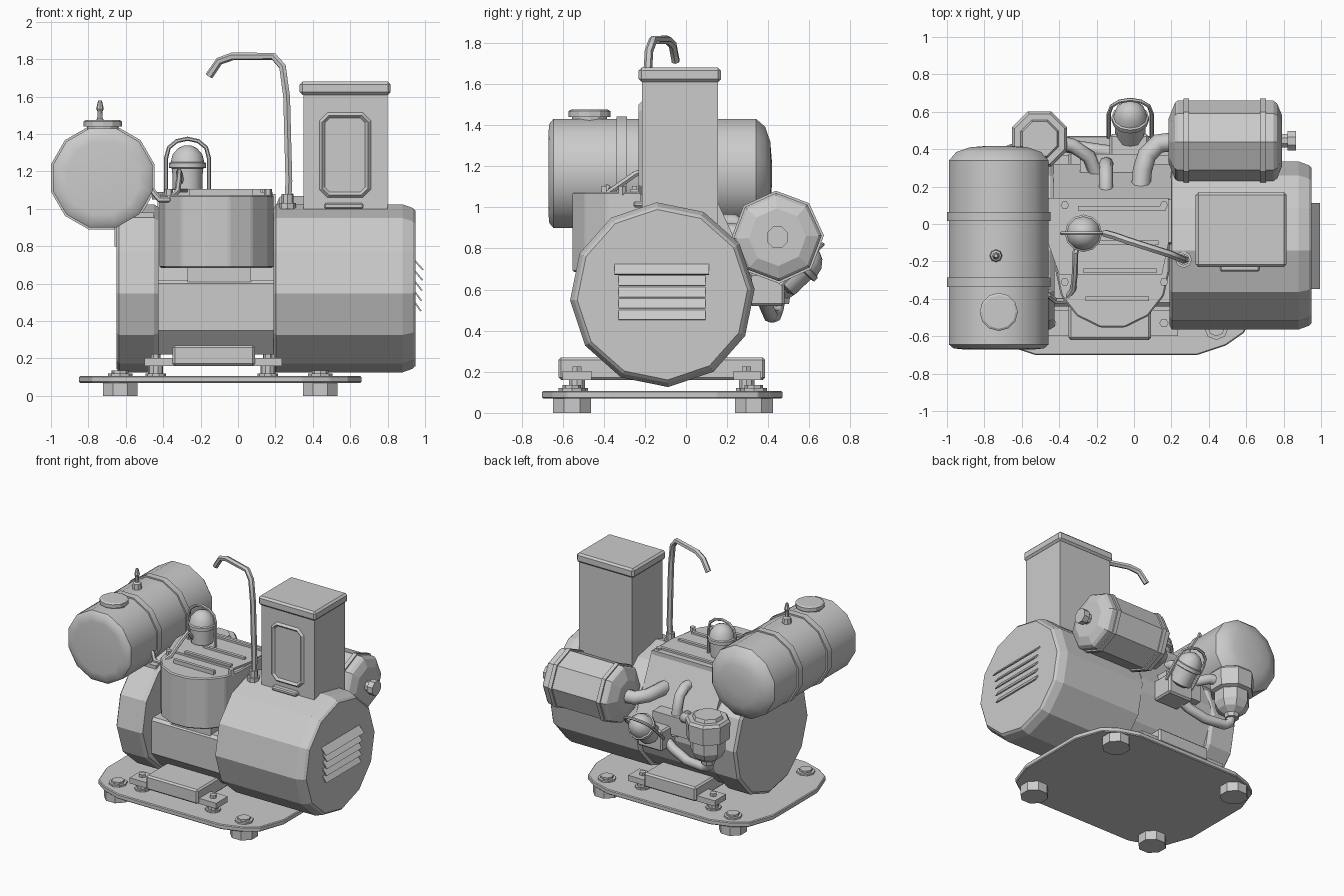
import bpy, bmesh
from math import sin, cos, pi, radians
from mathutils import Vector as V

if "Cube" in bpy.data.objects:
    bpy.data.objects.remove(bpy.data.objects["Cube"])


def finish(name, bm, smooth=None):
    bmesh.ops.recalc_face_normals(bm, faces=bm.faces)
    me = bpy.data.meshes.new(name)
    bm.to_mesh(me)
    bm.free()
    ob = bpy.data.objects.new(name, me)
    bpy.context.collection.objects.link(ob)
    if smooth:
        bpy.context.view_layer.objects.active = ob
        bpy.ops.object.select_all(action='DESELECT')
        ob.select_set(True)
        bpy.ops.object.shade_smooth_by_angle(angle=radians(smooth))
    return ob


def lathe(name, base, axis, prof, n=12, phase=0.0, smooth=None):
    """Turned part: prof lists (distance along axis, radius)."""
    bm = bmesh.new()
    d = V(axis).normalized()
    e1 = V((0, 1, 0)) if abs(d.x) > .9 else V((1, 0, 0))
    e2 = d.cross(e1)
    rings = []
    for t, r in prof:
        ring = []
        for i in range(n):
            a = radians(phase) + 2 * pi * i / n
            ring.append(bm.verts.new(V(base) + d * t + (e1 * cos(a) + e2 * sin(a)) * r))
        rings.append(ring)
    for a, b in zip(rings, rings[1:]):
        for i in range(n):
            j = (i + 1) % n
            bm.faces.new((a[i], a[j], b[j], b[i]))
    bm.faces.new(rings[0])
    bm.faces.new(rings[-1])
    return finish(name, bm, smooth)


def prism(name, pts, axis, a, b, bevel=0):
    """Extrude a 2D outline from a to b along axis 0=x, 1=y, 2=z."""
    bm = bmesh.new()
    def at(p, t):
        c = list(p)
        c.insert(axis, t)
        return bm.verts.new(c)
    lo, hi = [at(p, a) for p in pts], [at(p, b) for p in pts]
    bm.faces.new(lo)
    bm.faces.new(hi)
    for i in range(len(pts)):
        j = (i + 1) % len(pts)
        bm.faces.new((lo[i], lo[j], hi[j], hi[i]))
    if bevel:
        bmesh.ops.bevel(bm, geom=bm.edges[:], offset=bevel, segments=1, affect='EDGES')
    return finish(name, bm)


def box(name, x, y, z, bevel=0):
    return prism(name, [(x[0], y[0]), (x[1], y[0]), (x[1], y[1]), (x[0], y[1])], 2, z[0], z[1], bevel)


def tube(name, pts, r, res=2, cyclic=False, smooth=50):
    cu = bpy.data.curves.new(name, 'CURVE')
    cu.dimensions = '3D'
    cu.bevel_depth, cu.bevel_resolution, cu.use_fill_caps = r, res, True
    sp = cu.splines.new('POLY')
    sp.points.add(len(pts) - 1)
    for p, c in zip(sp.points, pts):
        p.co = (*c, 1)
    sp.use_cyclic_u = cyclic
    ob = bpy.data.objects.new(name, cu)
    bpy.context.collection.objects.link(ob)
    me = bpy.data.meshes.new_from_object(ob.evaluated_get(bpy.context.evaluated_depsgraph_get()))
    bpy.data.objects.remove(ob)
    bm = bmesh.new()
    bm.from_mesh(me)
    return finish(name, bm, smooth)


X, Y, Z = (1, 0, 0), (0, 1, 0), (0, 0, 1)

# Base plate with rounded-off corners
cx, cy, hx, hy = -.095, -.115, .755, .585
quarter = [(hx, hy - .32), (hx - .07, hy - .12), (hx - .17, hy - .05), (hx - .32, hy)]
plate = []
for sx, sy, step in ((1, 1, 1), (-1, 1, -1), (-1, -1, 1), (1, -1, -1)):
    plate += [(cx + sx * px, cy + sy * py) for px, py in quarter[::step]]
prism("base_plate", plate, 2, .07, .107, .006)

# Feet, their bolts, and the engine mounting bolts
for fx in (-.63, .44):
    for fy in (-.555, .33):
        lathe("foot", (fx, fy, 0), Z, [(0, .1), (.075, .1)], 8, 22.5)
        lathe("foot_bolt", (fx, fy, .1), Z, [(0, .065), (.02, .065), (.02, .045), (.035, .045)], 8)
for fx in (-.44, .16):
    for fy in (-.53, .295):
        lathe("mount_spacer", (fx, fy, .1), Z, [(0, .055), (.02, .055), (.02, .04), (.065, .04)], 10)
        lathe("mount_bolt", (fx, fy, .19), Z, [(0, .025), (.035, .025)], 6)
box("mount_cradle", (-.35, .09), (-.62, .385), (.16, .27), .012)
for y in ((-.6, -.46), (.23, .365)):
    box("mount_tab", (-.5, .235), y, (.16, .203))

# Generator drum and flywheel housing
lathe("generator_drum", (.19, -.115, .575), X,
      [(0, .425), (.012, .45), (.69, .45), (.745, .43), (.76, .415)], 12, 93.5)
lathe("flywheel_housing", (-.65, -.115, .575), X,
      [(0, .43), (.015, .45), (.2, .45), (.225, .435)], 12, 93.5)

# Louvres on the drum end
for i in range(5):
    w, z = (.23 if i == 0 else .212), .735 - i * .055
    prism("louvre", [(.94, z), (.994 - i * .003, z - .06), (.985 - i * .003, z - .063), (.94, z - .012)],
          1, -.117 - w, -.117 + w)

# Crankcase, cylinder neck and rounded cylinder cover
prism("crankcase", [(-.44, .60), (-.44, .35), (-.33, .22), (.12, .22), (.24, .35), (.32, .55), (.32, .66),
                    (.13, 1.08), (-.1, 1.08), (-.15, .62), (-.42, .62)], 0, -.43, .2)
box("cylinder_neck", (-.27, .07), (-.43, -.05), (.6, .7))
arc = [(-.115 + .305 * cos(a), -.25 + .31 * sin(a)) for a in [pi + i * pi / 7 for i in range(8)]]
prism("cylinder_cover", [(-.42, .14)] + arc + [(.19, .14)], 2, .685, 1.075, .008)
prism("cover_top", [(-.46, .14), (-.46, -.1), (-.4, -.27), (.15, -.27), (.185, -.1), (.185, .14)], 2, 1.05, 1.09)
for y, x0, x1 in ((.085, -.3, .17), (-.1, -.22, .13), (-.25, -.27, .12), (-.4, -.26, .08)):
    box("cooling_rib", (x0, x1), (y - .012, y + .012), (1.06, 1.105))
for bx, by in ((-.37, .1), (-.37, -.31), (.16, .1), (.16, -.31)):
    lathe("cover_bolt", (bx, by, 1.06), Z, [(0, .022), (.045, .022)], 6)
box("port_plate", (-.29, .02), (.12, .375), (.62, .76))

# Control box with lid, framed door and latch
box("control_box", (.35, .80), (-.215, .155), (.92, 1.63))
box("control_box_lid", (.33, .815), (-.23, .17), (1.61, 1.68), .014)
a, b, c, d, k = .45, .695, 1.075, 1.5, .035
tube("door_frame", [(x, -.215, z) for x, z in ((a + k, c), (b - k, c), (b, c + k), (b, d - k), (b - k, d),
                                             (a + k, d), (a, d - k), (a, c + k))], .016, 0, True, 20)
box("door_latch", (.46, .67), (-.255, -.2), (1.0, 1.03), .008)

# Fuel tank with straps, brackets, cap and valve
tx, tz = -.723, 1.165
lathe("fuel_tank", (tx, 0, tz), Y, [(-.67, .2), (-.665, .25), (-.645, .275), (.34, .275), (.385, .235),
                                    (.41, .16), (.418, .06)], 12, 15, 40)
for y in (.04, -.312):
    lathe("tank_strap", (tx, y, tz), Y, [(-.025, .272), (-.025, .286), (.025, .286), (.025, .272)], 12, 15, 40)
    box("tank_bracket", (-.66, -.45), (y - .04, y + .04), (.8, .98))
lathe("tank_cap", (tx, -.47, 1.41), Z, [(0, .085), (.03, .085), (.03, .102), (.058, .102), (.065, .09)], 12)
lathe("tank_valve", (-.738, -.17, 1.42), Z, [(0, .035), (.05, .03), (.06, .015), (.1, .013), (.115, .02), (.16, .01)], 8)


# Sediment bulb: glass bowl held by a wire bail
def bulb(name, base, axis):
    lathe(name, base, axis, [(0, .05), (.015, .08), (.125, .082), (.13, .1), (.155, .1), (.16, .09),
                             (.2, .08), (.235, .05), (.25, .015)], 12, 0, 40)
    dv, p = V(axis).normalized(), V(base)
    wire = [(-.115, 0), (-.115, .18)] + [(-.115 * cos(t * pi / 6), .19 + .095 * sin(t * pi / 6))
                                        for t in range(1, 6)] + [(.115, .18), (.115, 0)]
    tube(name + "_bail", [p + V((u, 0, 0)) + dv * t for u, t in wire], .011, 1)


bulb("top_bulb", (-.27, -.05, 1.09), Z)
bulb("rear_bulb", (-.02, .46, .62), (0, .72, .7))
tube("fuel_line", [(-.3, -.1, 1.13), (-.315, -.16, 1.2), (-.315, -.25, 1.16), (-.325, -.35, 1.09), (-.37, -.41, 1.05),
                   (-.42, -.41, 1.05), (-.46, -.38, 1.1)], .016, 1)

# Tall bent breather pipe
tube("breather_pipe", [(.265, -.19, 1.0), (.272, -.19, 1.15), (.26, -.19, 1.6), (.238, -.18, 1.76), (.19, -.16, 1.815),
                       (-.03, -.09, 1.815), (-.1, -.065, 1.79), (-.155, -.05, 1.71)], .021, 1)
lathe("pipe_collar", (.265, -.19, 1.0), Z, [(0, .045), (.03, .045), (.03, .032), (.08, .032)], 8)

# Muffler with bands, outlet plug and exhaust elbow
mc = (.185, .445, .855)
lathe("muffler", mc, X, [(0, .12), (.035, .205), (.05, .215), (.56, .215), (.58, .2), (.605, .14)], 8, 92)
for x in (.095, .505):
    lathe("muffler_band", (.185 + x - .015, .445, .855), X,
          [(0, .2), (0, .226), (.03, .226), (.03, .2)], 8, 92)
lathe("outlet_plug", (.77, .445, .855), X, [(0, .04), (.05, .04), (.05, .056), (.095, .056)], 8, 22.5)
tube("exhaust_elbow", [(.22, .44, .85), (.13, .43, .85), (.07, .37, .86), (.045, .29, .87), (.03, .12, .87)], .052, 2)

# Carburettor, intake pipe, air filter and its hose
box("carburettor", (-.13, .08), (.31, .48), (.52, .68), .012)
tube("intake_pipe", [(-.15, .14, .93), (-.15, .23, .93), (-.15, .29, .89), (-.15, .32, .8), (-.14, .33, .6)], .038, 2)
lathe("air_filter", (-.505, .455, .53), Z, [(0, .05), (.03, .055), (.06, .1), (.11, .125), (.19, .125), (.2, .155),
                                            (.33, .16), (.35, .145), (.35, .11), (.375, .1)], 8, 22.5)
tube("air_hose", [(-.505, .45, .56), (-.5, .44, .5), (-.46, .43, .475), (-.3, .41, .475), (-.17, .39, .52), (-.08, .38, .58)],
     .036, 2)
tube("filter_brace", [(-.42, .44, .8), (-.33, .42, .8), (-.24, .36, .77), (-.2, .26, .74)], .038, 2)
